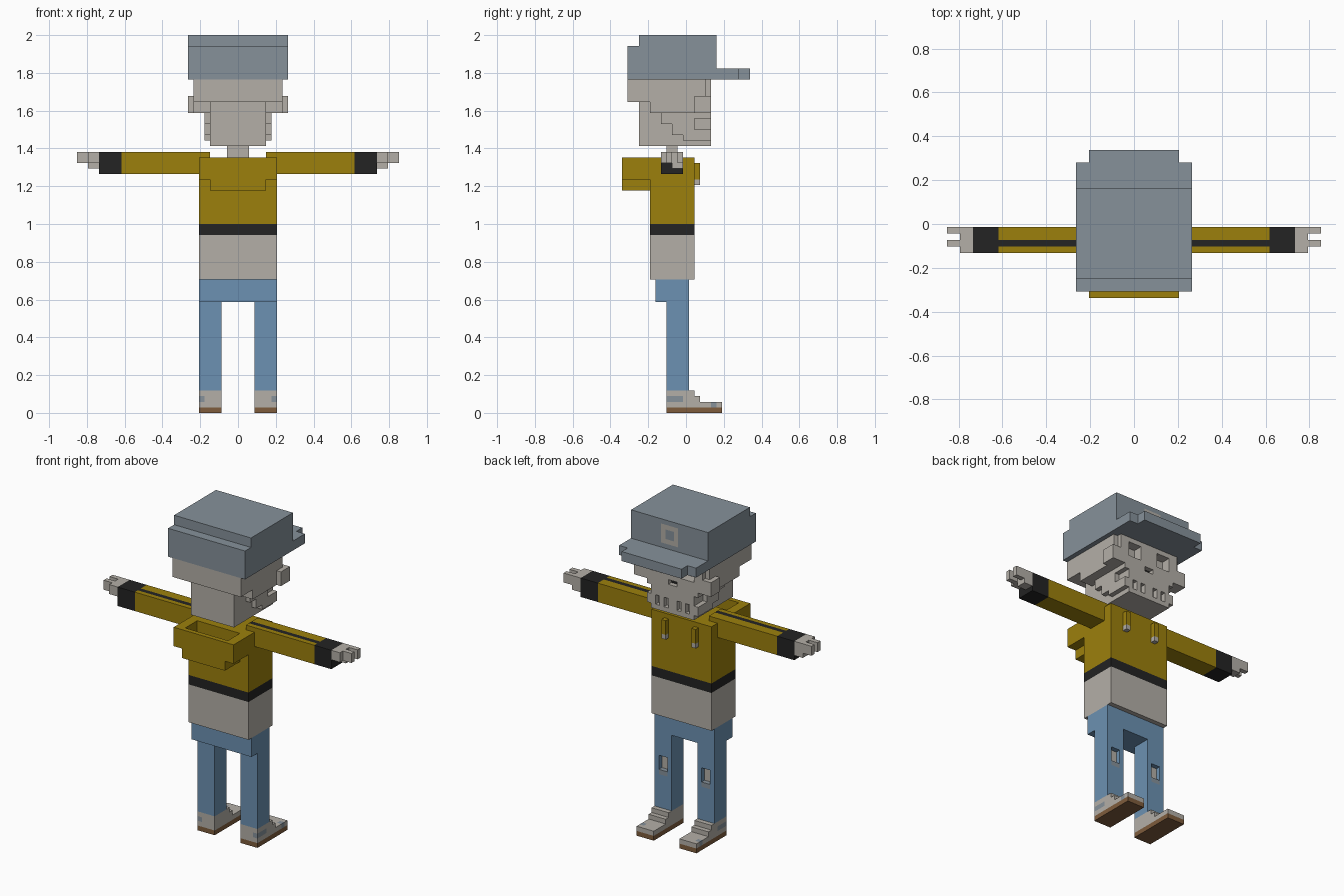
import bpy, bmesh
from mathutils import Vector

if "Cube" in bpy.data.objects:
    bpy.data.objects.remove(bpy.data.objects["Cube"])

U = 2 / 68          # size of one block unit
Y0 = 11.5           # depth offset that centres the figure


def material(name, rgb):
    m = bpy.data.materials.new(name)
    lin = [(c / 255 / 12.92) if c < 11 else ((c / 255 + 0.055) / 1.055) ** 2.4 for c in rgb]
    m.diffuse_color = (*lin, 1)
    m.use_nodes = True
    m.node_tree.nodes["Principled BSDF"].inputs["Base Color"].default_value = m.diffuse_color
    return m


BONE, CAP, GOLD, BLACK, DENIM, BROWN = range(6)
MATS = [material("bone_grey", (180, 175, 167)), material("cap_grey", (134, 145, 154)),
        material("mustard", (156, 128, 12)), material("black", (35, 35, 35)),
        material("denim_blue", (108, 145, 178)), material("sole_brown", (126, 92, 60))]


def box(x0, x1, y0, y1, z0, z1, col=None, both=False):
    """One block span; col None carves, both repeats it mirrored in x."""
    spans = [(x0, x1)] + ([(-x1, -x0)] if both else [])
    return [(a, b, y0, y1, z0, z1, col) for a, b in spans]


def part(name, *groups):
    """Fill or carve the spans in order, then skin the result with merged flat faces."""
    cells = {}
    for a, b, c, d, e, f, col in (s for g in groups for s in g):
        for p in ((x, y, z) for x in range(a, b) for y in range(c, d) for z in range(e, f)):
            if col is None:
                cells.pop(p, None)
            else:
                cells[p] = col
    bm = bmesh.new()
    verts = {}

    def vert(p):
        if p not in verts:
            verts[p] = bm.verts.new(Vector((p[0], p[1] - Y0, p[2])) * U)
        return verts[p]

    for p, col in cells.items():
        for axis in range(3):
            for side in (0, 1):
                n = list(p)
                n[axis] += 2 * side - 1
                if tuple(n) in cells:
                    continue
                i, j = (axis + 1) % 3, (axis + 2) % 3
                quad = []
                for di, dj in ((0, 0), (1, 0), (1, 1), (0, 1)):
                    q = list(p)
                    q[axis] += side
                    q[i] += di
                    q[j] += dj
                    quad.append(vert(tuple(q)))
                face = bm.faces.new(quad if side else quad[::-1])
                face.material_index = col
    bmesh.ops.dissolve_limit(bm, angle_limit=0.01, verts=bm.verts[:], edges=bm.edges[:],
                             delimit={'MATERIAL', 'NORMAL'})
    me = bpy.data.meshes.new(name)
    bm.to_mesh(me)
    bm.free()
    for m in MATS:
        me.materials.append(m)
    ob = bpy.data.objects.new(name, me)
    bpy.context.collection.objects.link(ob)
    return ob


# Cap with stepped crown, brim and square badge
part("cap",
     box(-9, 9, 1, 17, 60, 66, CAP),
     box(-9, 9, 3, 17, 66, 68, CAP),
     box(-9, 9, 17, 21, 60, 62, CAP),
     box(-7, 7, 21, 23, 60, 62, CAP),
     box(-2, 2, 16, 17, 63, 67, BONE),
     box(-1, 1, 16, 17, 64, 66, CAP))

# Skull: cranium, brow, cheekbones, stepped jaw, then carved face
part("head",
     box(-8, 8, 1, 15, 56, 60, BONE),
     box(-7, 7, 15, 16, 57, 60, BONE),
     box(-8, 8, 5, 16, 54, 57, BONE),
     box(-5, 5, 3, 16, 48, 56, BONE),
     box(8, 9, 13, 16, 54, 57, BONE, True),
     box(5, 6, 7, 16, 52, 54, BONE, True),
     box(5, 6, 9, 16, 50, 52, BONE, True),
     box(5, 6, 11, 16, 49, 50, BONE, True),
     box(5, 6, 13, 16, 51, 53, None, True),
     box(2, 5, 14, 16, 56, 59, None, True),       # eye sockets
     box(-1, 1, 14, 15, 54, 55, BLACK),           # nose
     box(-1, 1, 15, 16, 54, 55),
     box(3, 4, 15, 16, 49, 51, None, True),       # gaps between teeth
     box(1, 2, 15, 16, 49, 51, None, True))

part("neck", box(-2, 2, 8, 10, 46, 48, BONE))

# Jumper body with waistband and long shirt
part("torso",
     box(-7, 7, 5, 13, 24, 32, BONE),
     box(-7, 7, 5, 13, 32, 34, BLACK),
     box(-7, 7, 5, 13, 34, 46, GOLD))

# Open hood hanging behind the shoulders
part("hood",
     box(-7, 7, 0, 5, 42, 46, GOLD),
     box(-5, 5, 0, 5, 40, 42, GOLD),
     box(-5, 5, 1, 5, 43, 46))

part("hood_strings",
     box(3, 4, 13, 14, 42, 45, GOLD, True),
     box(3, 4, 13, 14, 41, 42, BONE, True))

# Limbs, one of each per side
for side, s in (("right", 1), ("left", -1)):
    def sb(x0, x1, *rest):
        return box(x0, x1, *rest) if s > 0 else box(-x1, -x0, *rest)

    part(side + "_sleeve",
         sb(7, 21, 7, 11, 43, 47, GOLD),
         sb(5, 7, 7, 11, 46, 47, GOLD),
         sb(5, 21, 8, 9, 46, 47, BLACK),          # top stripe
         sb(21, 25, 7, 11, 43, 47, BLACK))        # cuff
    part(side + "_hand",
         sb(25, 27, 7, 11, 45, 47, BONE),
         sb(25, 27, 9, 11, 44, 45, BONE),
         sb(27, 29, 8, 9, 45, 47, BONE),
         sb(27, 29, 10, 11, 45, 47, BONE))
    part(side + "_leg",
         sb(3, 7, 8, 12, 4, 20, DENIM),
         sb(4, 6, 10, 11, 12, 15, BONE),          # torn knee
         sb(4, 6, 11, 12, 12, 15),
         sb(4, 6, 11, 12, 11, 12, CAP))
    part(side + "_shoe",
         sb(3, 7, 8, 18, 0, 1, BROWN),
         sb(3, 7, 8, 18, 1, 2, BONE),
         sb(3, 7, 8, 14, 2, 3, BONE),
         sb(3, 7, 8, 13, 3, 4, BONE),
         sb(6, 7, 8, 11, 2, 3, CAP),              # side marks
         sb(6, 7, 16, 17, 1, 2, CAP))

part("hips", box(-7, 7, 6, 12, 20, 24, DENIM))
